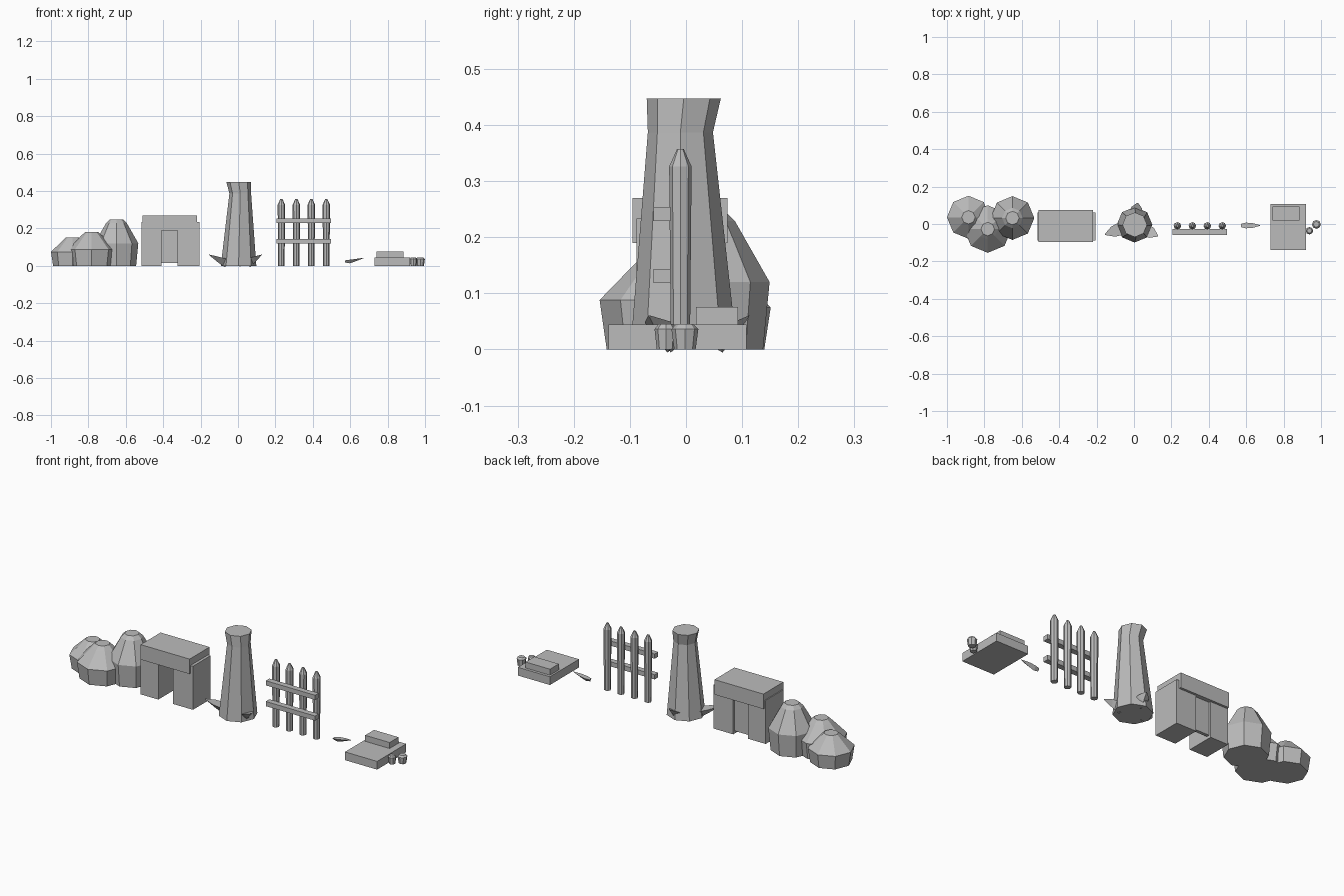
import bpy, bmesh, math
from mathutils import Matrix, Vector

cube = bpy.data.objects.get("Cube")
if cube:
    bpy.data.objects.remove(cube, do_unlink=True)

stone = bpy.data.materials.new("plain_grey")
stone.use_nodes = True
stone.diffuse_color = (0.5, 0.5, 0.5, 1)
stone.node_tree.nodes["Principled BSDF"].inputs["Base Color"].default_value = (0.5, 0.5, 0.5, 1)


def finish(name, bm):
    bmesh.ops.recalc_face_normals(bm, faces=bm.faces)
    mesh = bpy.data.meshes.new(name)
    bm.to_mesh(mesh)
    bm.free()
    mesh.materials.append(stone)
    obj = bpy.data.objects.new(name, mesh)
    bpy.context.collection.objects.link(obj)
    return obj


def box(name, low, high):
    low, high = Vector(low), Vector(high)
    bm = bmesh.new()
    size = Matrix.Diagonal((high - low).to_4d())
    bmesh.ops.create_cube(bm, matrix=Matrix.Translation((low + high) / 2) @ size)
    return finish(name, bm)


def loft(name, rings):
    """Skin a list of equal point rings and cap both ends."""
    bm = bmesh.new()
    loops = [[bm.verts.new(p) for p in ring] for ring in rings]
    count = len(loops[0])
    for a, b in zip(loops, loops[1:]):
        for i in range(count):
            j = (i + 1) % count
            bm.faces.new((a[i], a[j], b[j], b[i]))
    bm.faces.new(loops[0][::-1])
    bm.faces.new(loops[-1])
    return finish(name, bm)


def turned(name, x, y, profile, sides=8, turn=0.0):
    """Faceted upright form; profile rows are radius, height and optional x, y drift."""
    rings = []
    for r, z, *drift in profile:
        dx, dy = drift or (0, 0)
        angles = [turn + math.tau * i / sides for i in range(sides)]
        rings.append([(x + dx + r * math.cos(a), y + dy + r * math.sin(a), z) for a in angles])
    return loft(name, rings)


def thorn(name, start, heading, length, width, low, high):
    """Keeled wedge that widens, then narrows to a raised tip."""
    rings = []
    for t, w, depth in ((0, 0.55, 0.6), (0.25, 0.95, 1), (0.6, 0.8, 0.6), (1, 0.08, 0.05)):
        top = low + (high - low) * t
        keel = top - width * 1.2 * depth
        rings.append([(length * t, -width * w, top), (length * t, width * w, top), (length * t, 0, keel)])
    obj = loft(name, rings)
    obj.data.transform(Matrix.Translation((*start, 0)) @ Matrix.Rotation(heading, 4, "Z"))
    return obj


# Cluster of three domed huts
for name, x, y, r, shoulder, top in (
    ("left_hut", -0.885, 0.036, 0.115, 0.075, 0.15),
    ("front_hut", -0.782, -0.027, 0.127, 0.088, 0.18),
    ("right_hut", -0.65, 0.032, 0.117, 0.12, 0.247),
):
    turned(name, x, y, [(r * 0.9, 0), (r, shoulder), (0.055, top - 0.018), (0.036, top)])

# Gatehouse with a doorway
for name, x0, x1 in (("gate_left_wall", -0.323, -0.205), ("gate_right_wall", -0.515, -0.41)):
    box(name, (x0, -0.088, 0), (x1, 0.062, 0.233))
box("gate_lintel", (-0.51, -0.095, 0.19), (-0.22, 0.074, 0.27))
box("gate_back_panel", (-0.42, 0.035, 0.015), (-0.31, 0.052, 0.2))

# Tower trunk with a bent top
turned("tower", 0, 0, [
    (0.095, 0, 0.003, -0.004),
    (0.058, 0.387, 0.012, -0.01),
    (0.066, 0.447, 0.004, -0.004),
])

# Thorns around the foot of the tower
for name, degrees, reach in (("tower_thorn_right", 200, 0.165),
                             ("tower_thorn_left", 333, 0.143),
                             ("tower_thorn_back", 80, 0.114)):
    a = math.radians(degrees)
    start = (0.05 * math.cos(a), 0.05 * math.sin(a))
    thorn(name, start, a, reach - 0.05, 0.036, 0.03, 0.06)

# Fence of pointed stakes and two rails
for i in range(4):
    turned(f"fence_stake_{i + 1}", 0.232 + 0.08 * i, -0.01,
           [(0.017, 0), (0.02, 0.326), (0.006, 0.357)])
for name, z in (("fence_lower_rail", 0.118), ("fence_upper_rail", 0.229)):
    box(name, (0.205, -0.058, z), (0.497, -0.028, z + 0.025))

# Loose thorn on the ground
thorn("loose_thorn", (0.572, -0.008), 0, 0.103, 0.016, 0.029, 0.043)

# Stepped slab
box("slab_base", (0.73, -0.138, 0), (0.92, 0.108, 0.044))
box("slab_step", (0.74, 0.018, 0.044), (0.885, 0.093, 0.076))

# Small jars beside the slab
for name, x, y, r in (("front_jar", 0.938, -0.036, 0.02), ("back_jar", 0.975, -0.002, 0.024)):
    turned(name, x, y, [(r * 0.8, 0), (r, 0.036), (r * 0.65, 0.045)])
